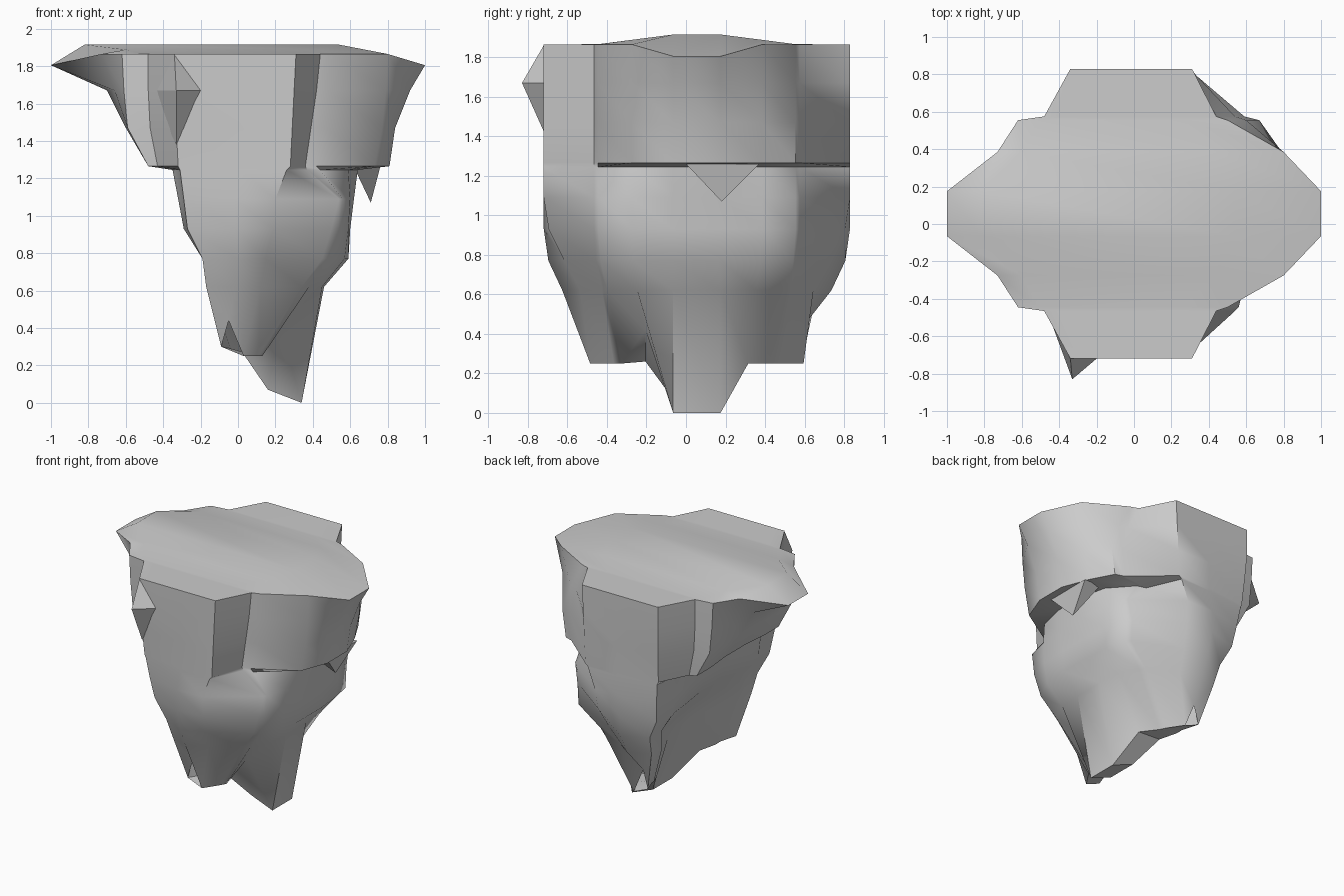
import bpy, bmesh

if "Cube" in bpy.data.objects:
    bpy.data.objects.remove(bpy.data.objects["Cube"])

YC = 0.055                                # symmetry plane of the rock in y
V_TOP = (.12, .33, .50, .52, .775)        # half widths of the columns, upper part
V_LOW = (.12, .26, .38, .42, .54)         # half widths of the columns at the foot

# Each level: z, taper, right x per column, left x per column (middle to outer),
# half width of the right and left outer edges
LEVELS = [
    (1.865, 0, (1.0, .80, .50, .44, .31), (-1.0, -.73, -.62, -.48, -.34), .775, .775),
    (1.67, 0, (.92, .79, .48, .42, .30), (-.70, -.66, -.61, -.48, -.34), .775, .775),
    (1.47, 0, (.84, .77, .47, .39, .29), (-.59, -.60, -.59, -.47, -.33), .775, .76),
    (1.265, 0, (.81, .73, .42, .36, .28), (-.46, -.48, -.48, -.43, -.32), .775, .74),
    (1.245, 0, (.64, .59, .44, .37, .26), (-.34, -.34, -.35, -.34, -.31), .775, .74),
    (1.09, 0, (.62, .60, .56, .54, .20), (-.30, -.31, -.32, -.31, -.29), .775, .72),
    (.93, 0, (.60, .59, .54, .50, .19), (-.24, -.27, -.29, -.29, -.27), .75, .69),
    (.77, .1, (.59, .57, .49, .45, .15), (-.12, -.15, -.18, -.19, -.19), .67, .66),
    (.62, .4, (.46, .45, .38, .34, .12), (-.06, -.10, -.15, -.17, -.17), .59, .61),
]
BACK_BULGE = {1: .12, 2: .20, 3: .22, 7: .05}   # extra x on the back right corner
FOOT_R = ((.34, 0), (.22, .25), (.13, .25), (.11, .25), (.03, .25))
FOOT_L = ((.16, .07), (.03, .26), (-.03, .28), (-.04, .29), (-.09, .30))
RIM_DROP = (.06, 0, 0, 0, 0)


def make_object(name, bm):
    bmesh.ops.recalc_face_normals(bm, faces=bm.faces)
    mesh = bpy.data.meshes.new(name)
    bm.to_mesh(mesh)
    bm.free()
    ob = bpy.data.objects.new(name, mesh)
    bpy.context.collection.objects.link(ob)
    return ob


def make_shard(name, base, tip):
    """Small pyramid of rock with a flat base outline and one tip."""
    bm = bmesh.new()
    vs = [bm.verts.new(p) for p in base]
    apex = bm.verts.new(tip)
    bm.faces.new(vs)
    for a, b in zip(vs, vs[1:] + vs[:1]):
        bm.faces.new((a, b, apex))
    return make_object(name, bm)


def ring(bm, right, left, t, v_right, v_left, ridge):
    """Loop: right side front to back, back ridge, left side back to front, front ridge."""
    w = [a + (b - a) * t for a, b in zip(V_TOP, V_LOW)]
    wr, wl = w[:4] + [v_right], w[:4] + [v_left]
    cols = [(-1, i) for i in range(4, -1, -1)] + [(1, i) for i in range(5)]
    pts = [(right[i][0], YC + s * wr[i], right[i][1]) for s, i in cols]
    pts.append((ridge[0], YC + w[4], ridge[1]))
    pts += [(left[i][0], YC + s * wl[i], left[i][1]) for s, i in reversed(cols)]
    pts.append((ridge[0], YC - w[4], ridge[1]))
    return [bm.verts.new(p) for p in pts]


# Rock body: rings lofted from the rim down to the pointed foot
bm = bmesh.new()
rings = []
for k, (z, t, xr, xl, vr, vl) in enumerate(LEVELS):
    zs = [z - d * (k == 0) for d in RIM_DROP]
    ridge = (.45 * xl[4] + .55 * xr[4], z)
    rings.append(ring(bm, list(zip(xr, zs)), list(zip(xl, zs)), t, vr, vl, ridge))
rings.append(ring(bm, FOOT_R, FOOT_L, 1, .54, .54, (-.05, .44)))
for k, dx in BACK_BULGE.items():
    for i in (7, 8):
        rings[k][i].co.x += dx
rings[-1][3].co.z = .42                   # arch in the front of the foot
for a, b in zip(rings, rings[1:]):
    for i in range(22):
        j = (i + 1) % 22
        bm.faces.new((a[i], a[j], b[j], b[i]))

# Underside
foot = rings[-1]
for i in range(9):
    bm.faces.new((foot[i], foot[i + 1], foot[19 - i], foot[20 - i]))

# Gently domed top
top = rings[0]
crown = (1.915, 1.888, 1.866, 1.866, 1.865)
rows = []
for i in range(10):
    r, l = top[i], top[20 - i]
    z = crown[4 - i if i < 5 else i - 5]
    rows.append([r] + [bm.verts.new((x, r.co.y, z)) for x in (.54 * r.co.x, .82 * l.co.x)] + [l])
for a, b in zip(rows, rows[1:]):
    for i in range(3):
        bm.faces.new((a[i], a[i + 1], b[i + 1], b[i]))
rock = make_object("rock_body", bm)

# Shards: under the right overhang, and on the front left corner
make_shard("hanging_shard", ((.62, 0, 1.26), (.76, 0, 1.26), (.76, .37, 1.26), (.62, .37, 1.26)),
           (.71, .18, 1.07))
make_shard("corner_shard", ((-.47, -.45, 1.67), (-.34, -.72, 1.86), (-.2, -.72, 1.67), (-.33, -.70, 1.38)),
           (-.33, -.83, 1.67))

# Smooth stone with crisp ledges
bpy.context.view_layer.objects.active = rock
rock.select_set(True)
bpy.ops.object.shade_smooth_by_angle(angle=0.75)
